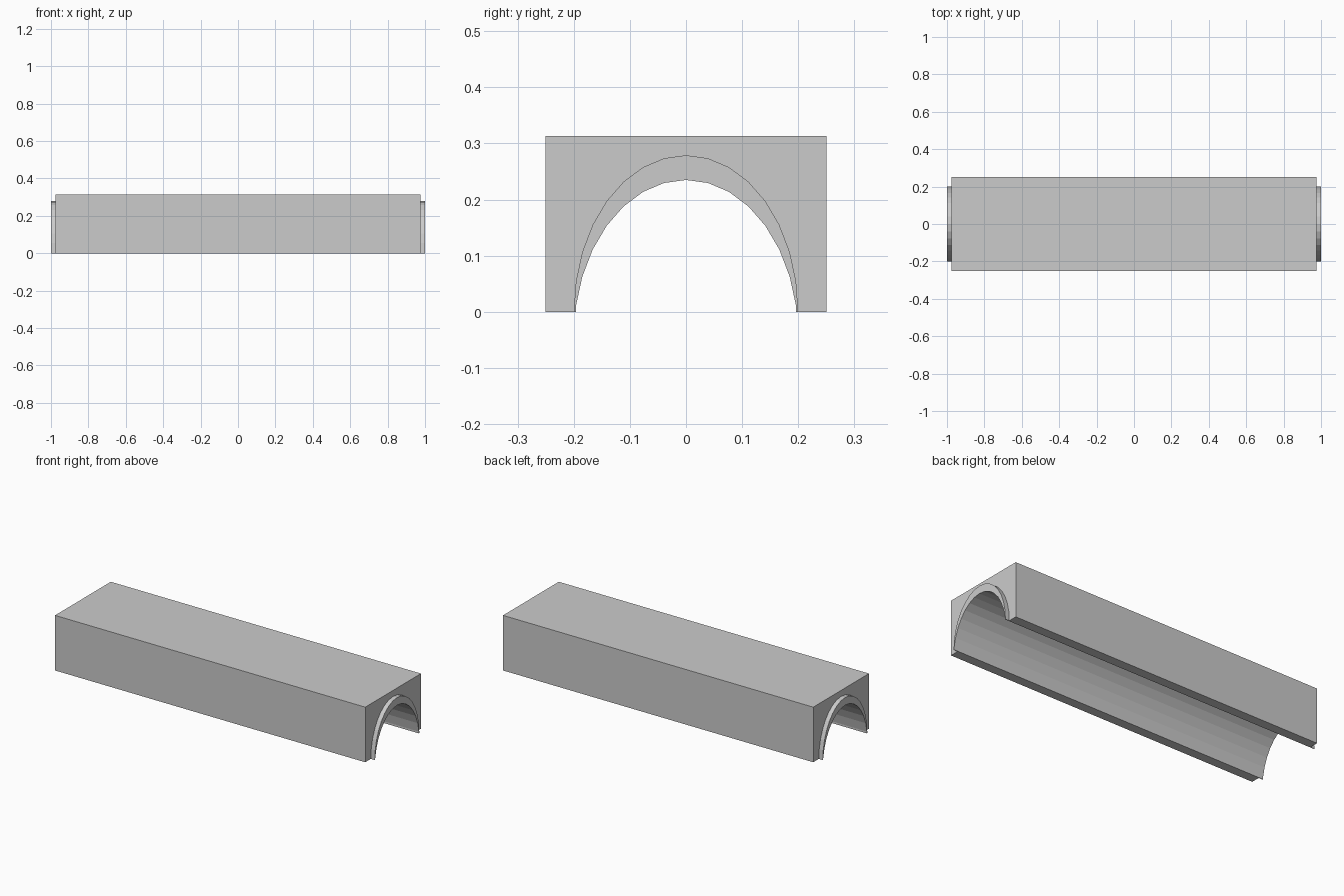
import bpy
import bmesh
from math import sin, cos, pi

cube = bpy.data.objects.get("Cube")
if cube:
    bpy.data.objects.remove(cube, do_unlink=True)

HALF_WIDTH, HEIGHT = 0.25, 0.313
ARCH_RADIUS, ARCH_HEIGHT, THICKNESS = 0.2, 0.279, 0.044
SEGMENTS = 16

grey = bpy.data.materials.new("concrete grey")
grey.use_nodes = True
grey.diffuse_color = (0.6, 0.6, 0.6, 1)
grey.node_tree.nodes["Principled BSDF"].inputs["Base Color"].default_value = grey.diffuse_color


def extrude_profile(name, profile, half_length):
    """Extrude a closed (y, z) outline symmetrically along x."""
    bm = bmesh.new()
    face = bm.faces.new([bm.verts.new((-half_length, y, z)) for y, z in profile])
    result = bmesh.ops.extrude_face_region(bm, geom=[face], use_keep_orig=True)
    moved = [v for v in result["geom"] if isinstance(v, bmesh.types.BMVert)]
    bmesh.ops.translate(bm, verts=moved, vec=(2 * half_length, 0, 0))
    bmesh.ops.recalc_face_normals(bm, faces=bm.faces)
    mesh = bpy.data.meshes.new(name)
    bm.to_mesh(mesh)
    bm.free()
    mesh.materials.append(grey)
    obj = bpy.data.objects.new(name, mesh)
    bpy.context.collection.objects.link(obj)
    return obj


# Elliptical arch, from the +y foot to the -y foot
outer = [(ARCH_RADIUS * cos(pi * i / SEGMENTS), ARCH_HEIGHT * sin(pi * i / SEGMENTS))
         for i in range(SEGMENTS + 1)]

# Inner arch is the same curve lowered, trimmed at the ground
inner = [(y, z - THICKNESS) for y, z in outer[1:-1]]
foot = ARCH_RADIUS - (ARCH_RADIUS - inner[0][0]) * (1 - inner[0][1] / (inner[0][1] + THICKNESS) * 0.2)
inner = [(foot, 0)] + inner + [(-foot, 0)]

# Rectangular block with the tunnel cut through it
block = [(-HALF_WIDTH, 0), (-HALF_WIDTH, HEIGHT), (HALF_WIDTH, HEIGHT), (HALF_WIDTH, 0)]
extrude_profile("tunnel_block", block + outer, 0.975)

# Arched lining that sticks out at both ends
extrude_profile("arch_lining", outer + inner[::-1], 1.0)
